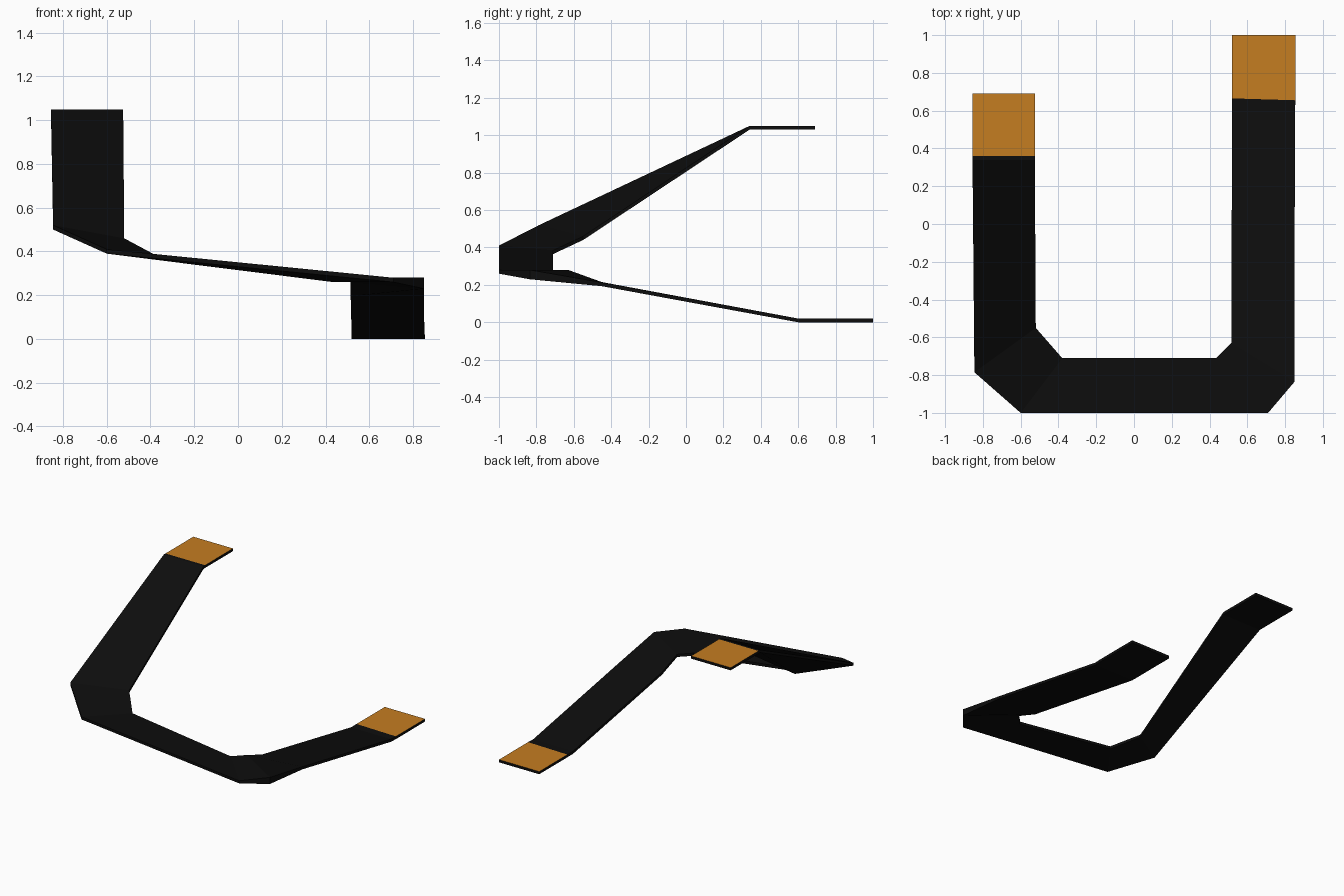
import bpy, bmesh

if "Cube" in bpy.data.objects:
    bpy.data.objects.remove(bpy.data.objects["Cube"])

def material(name, rgb):
    m = bpy.data.materials.new(name)
    m.diffuse_color = (*rgb, 1)
    m.use_nodes = True
    m.node_tree.nodes["Principled BSDF"].inputs["Base Color"].default_value = m.diffuse_color
    return m

black = material("black film", (0.004, 0.004, 0.004))
copper = material("copper orange", (0.56, 0.205, 0.015))

# Cross sections along the ribbon: inner (x, y, bottom z), outer (x, y, bottom z), outer thickness
T = 0.02
sections = [
    # low right connector and leg
    ((0.52, 1.00, 0.00), (0.855, 1.00, 0.00), T),
    ((0.52, 0.665, 0.00), (0.855, 0.655, 0.00), T),
    ((0.52, 0.60, 0.00), (0.852, 0.60, 0.00), T),
    ((0.515, -0.45, 0.195), (0.85, -0.45, 0.193), T),
    # right corner
    ((0.515, -0.63, 0.26), (0.85, -0.835, 0.23), 0.05),
    ((0.435, -0.71, 0.26), (0.71, -1.00, 0.26), T),
    # left corner
    ((-0.38, -0.71, 0.365), (-0.60, -1.00, 0.39), T),
    ((-0.52, -0.55, 0.44), (-0.845, -0.785, 0.50), T),
    # high left connector
    ((-0.525, 0.34, 1.03), (-0.855, 0.34, 1.03), T),
    ((-0.525, 0.36, 1.03), (-0.855, 0.36, 1.03), T),
    ((-0.525, 0.69, 1.03), (-0.855, 0.69, 1.03), T),
]

bm = bmesh.new()
rings = []
for a, b, t in sections:
    pts = [a, b, (b[0], b[1], b[2] + t), (a[0], a[1], a[2] + T)]
    rings.append([bm.verts.new(p) for p in pts])

# Skin the ribbon; the top face of each end span is a copper contact pad
last = len(rings) - 2
for i in range(last + 1):
    r, s = rings[i], rings[i + 1]
    for k in range(4):
        n = (k + 1) % 4
        f = bm.faces.new((r[k], r[n], s[n], s[k]))
        f.material_index = 1 if k == 2 and i in (0, last) else 0
bm.faces.new(rings[0])
bm.faces.new(rings[-1])
bmesh.ops.recalc_face_normals(bm, faces=bm.faces)

mesh = bpy.data.meshes.new("flex_cable")
bm.to_mesh(mesh)
bm.free()
mesh.materials.append(black)
mesh.materials.append(copper)
cable = bpy.data.objects.new("flex_cable", mesh)
bpy.context.collection.objects.link(cable)
